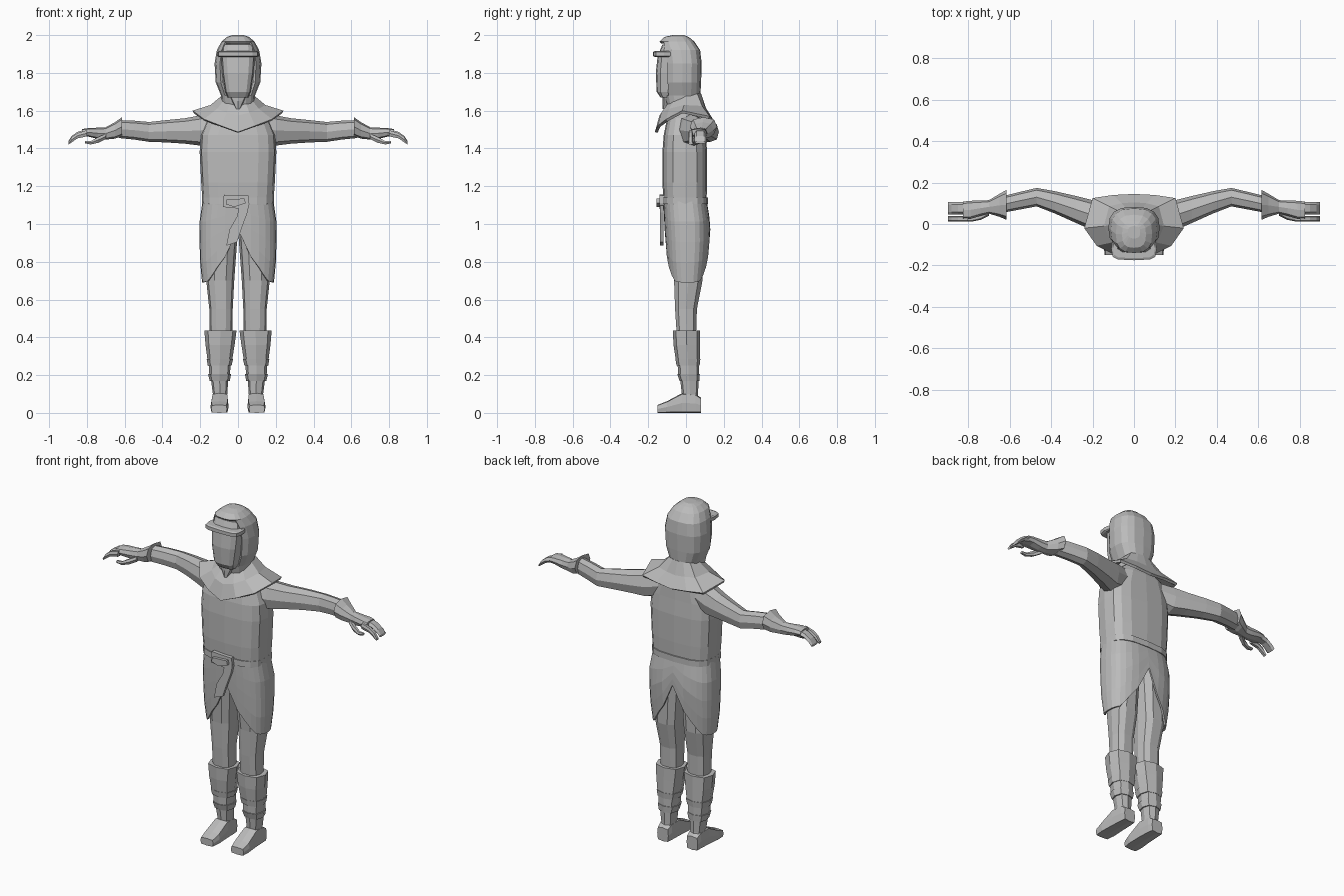
import bpy, bmesh, math

grey = bpy.data.materials.new("cloth_grey")
grey.diffuse_color = (0.5, 0.5, 0.5, 1)


def ring(axis, a, u0, u1, v0, v1, n=8, e=0.7):
    """Rounded-box cross-section at position a on an axis, spanning u0..u1 and v0..v1."""
    pts = []
    for i in range(n):
        t = 2 * math.pi * i / n
        c, s = math.cos(t), math.sin(t)
        c = 0 if abs(c) < 1e-6 else math.copysign(abs(c) ** e, c)
        s = 0 if abs(s) < 1e-6 else math.copysign(abs(s) ** e, s)
        u, v = (u0 + u1) / 2 + c * (u1 - u0) / 2, (v0 + v1) / 2 + s * (v1 - v0) / 2
        pts.append({'z': (u, v, a), 'x': (a, u, v), 'y': (u, a, v)}[axis])
    return pts


def loft(name, rings, caps=True, mirror=False, thick=0, cut=None):
    """Skin a list of equal-length rings; optionally cut faces away, thicken and mirror."""
    bm = bmesh.new()
    rows = [[bm.verts.new(p) for p in r] for r in rings]
    n = len(rows[0])
    for a, b in zip(rows, rows[1:]):
        for i in range(n):
            bm.faces.new((a[i], a[(i + 1) % n], b[(i + 1) % n], b[i]))
    if caps:
        bm.faces.new(rows[0])
        bm.faces.new(rows[-1])
    bmesh.ops.recalc_face_normals(bm, faces=bm.faces)
    if cut:
        gone = [f for f in bm.faces if cut(f.calc_center_median())]
        bmesh.ops.delete(bm, geom=gone, context='FACES')
    me = bpy.data.meshes.new(name)
    bm.to_mesh(me)
    bm.free()
    me.materials.append(grey)
    ob = bpy.data.objects.new(name, me)
    bpy.context.collection.objects.link(ob)
    if thick:
        m = ob.modifiers.new("thickness", 'SOLIDIFY')
        m.thickness, m.offset = thick, -1
    if mirror:
        m = ob.modifiers.new("mirror", 'MIRROR')
        m.use_mirror_merge = False
    return ob


def lerp_table(t, table):
    """Piecewise-linear lookup; table is sorted by its first column."""
    if t <= table[0][0]:
        return table[0][1:]
    for p, q in zip(table, table[1:]):
        if t <= q[0]:
            k = (t - p[0]) / (q[0] - p[0])
            return [a + (b - a) * k for a, b in zip(p[1:], q[1:])]
    return table[-1][1:]


def plate(name, outline, y0, y1):
    """Flat x-z outline given depth along y."""
    loft(name, [[(x, y, z) for x, z in outline] for y in (y0, y1)])


def sym(half):
    """Close a half outline running from front centre to back centre."""
    return half + [(-x, y, z) for x, y, z in half[-2:0:-1]]


# Upper tunic: z, half width, front, back
body = [(1.10, .187, -.118, .108), (1.22, .195, -.125, .112), (1.38, .203, -.125, .112),
        (1.47, .198, -.118, .105), (1.56, .16, -.10, .10), (1.62, .09, -.09, .08)]
loft("tunic_top", [ring('z', z, -w, w, f, b, 16, .65) for z, w, f, b in body])

# Belt
loft("belt", [ring('z', z, -.19, .19, -.126, .117, 16, .65) for z in (1.105, 1.14)])

# Skirt with a split rising to a point at front and back
hem = [(0, .97), (.04, .87), (.085, .80), (.125, .755), (.16, .70), (.2, .69)]
shape = [(.69, .190, -.085, .10), (.78, .20, -.10, .115), (.95, .205, -.112, .13),
         (1.03, .203, -.116, .125), (1.12, .188, -.12, .11)]
rows = []
for k in (0, .25, .5, .75, 1):
    row = []
    for i in range(28):
        x = ring('z', 0, -.2, .2, -1, 1, 28, .72)[i][0]
        z = 1.12 + (lerp_table(abs(x), hem)[0] - 1.12) * k
        w, f, b = lerp_table(z, shape)
        row.append(ring('z', z, -w, w, f, b, 28, .72)[i])
    rows.append(row)
loft("skirt", rows, caps=False, thick=.01)

# Legs: z, inner x, outer x, front, back
leg = [(1.02, .0, .17, -.085, .09), (.92, .004, .172, -.085, .095), (.7, .02, .168, -.066, .09),
       (.55, .028, .152, -.06, .06), (.40, .03, .15, -.05, .055)]
loft("leg", [ring('z', *r, 10, .75) for r in leg], mirror=True)

# Wrapped boots in stepped tiers
boot = [(.435, .008, .178, -.07, .074), (.36, .018, .172, -.066, .074), (.285, .03, .162, -.055, .074),
        (.285, .026, .166, -.056, .076), (.25, .034, .16, -.05, .072), (.25, .04, .155, -.044, .07),
        (.205, .042, .152, -.042, .07), (.205, .036, .158, -.046, .073), (.168, .044, .15, -.034, .07),
        (.168, .052, .142, -.03, .066), (.10, .057, .133, -.022, .064), (.03, .057, .133, -.022, .068)]
loft("boot", [ring('z', *r, 8, .75) for r in boot], mirror=True)

# Feet: y, inner x, outer x, bottom, top
foot = [(-.15, .058, .142, 0, .042), (-.10, .05, .146, 0, .062), (-.02, .052, .14, 0, .105),
        (.05, .055, .136, 0, .10), (.08, .06, .133, 0, .08)]
loft("foot", [ring('y', *r, 8, .35) for r in foot], mirror=True)

# Sleeves: x, front, back, bottom, top
sleeve = [(.12, -.05, .09, 1.44, 1.58), (.20, -.03, .115, 1.415, 1.575), (.28, .005, .135, 1.425, 1.56),
          (.38, .05, .158, 1.432, 1.55), (.47, .085, .174, 1.435, 1.54), (.55, .07, .155, 1.447, 1.547),
          (.63, .055, .135, 1.455, 1.55)]
loft("sleeve", [ring('x', *r, 8, .8) for r in sleeve], mirror=True)

# Glove: flared cuff, wrist and palm
glove = [(.615, .02, .165, 1.465, 1.565), (.65, .035, .145, 1.452, 1.54), (.70, .05, .115, 1.447, 1.512),
         (.74, .04, .113, 1.45, 1.51), (.79, .024, .112, 1.462, 1.508), (.825, .024, .108, 1.465, 1.503)]
loft("glove", [ring('x', *r, 8, .75) for r in glove], mirror=True)

# Curled fingers, separate index finger, thumb
for name, y0, y1, drop in (("fingers", .045, .106, 0), ("index_finger", .012, .038, -.006)):
    path = [(.80, 1.468, 1.504), (.85, 1.458, 1.489), (.88, 1.437, 1.468), (.898, 1.425, 1.44)]
    loft(name, [ring('x', x, y0, y1, a + drop, b + drop, 6, .7) for x, a, b in path], mirror=True)
thumb = [(.70, .04, .08, 1.447, 1.48), (.74, .02, .05, 1.428, 1.462), (.78, .012, .036, 1.42, 1.44),
         (.81, .012, .032, 1.426, 1.44)]
loft("thumb", [ring('x', *r, 6, .8) for r in thumb], mirror=True)

# Shoulder mantle
outer = [(0, -.165, 1.487), (.09, -.15, 1.52), (.18, -.105, 1.555), (.24, -.02, 1.60),
         (.20, .125, 1.57), (.1, .14, 1.56), (0, .145, 1.55)]
middle = [(0, -.14, 1.575), (.06, -.13, 1.59), (.11, -.09, 1.61), (.145, -.01, 1.63),
          (.12, .085, 1.625), (.06, .10, 1.62), (0, .105, 1.615)]
inner = [(0, -.10, 1.63), (.04, -.092, 1.645), (.07, -.06, 1.66), (.085, 0, 1.68),
         (.07, .06, 1.69), (.035, .075, 1.69), (0, .08, 1.69)]
loft("mantle", [sym(outer), sym(middle), sym(inner)], caps=False, thick=.015)

# Hood with an open face: z, half width, front, back
hood = [(1.62, .085, -.10, .08), (1.68, .09, -.115, .076), (1.75, .118, -.12, .08), (1.85, .124, -.12, .083),
        (1.92, .112, -.13, .075), (1.965, .088, -.14, .045), (1.99, .058, -.115, .015), (2.0, .03, -.07, -.01)]
loft("hood", [ring('z', z, -w, w, f, b, 16, .75) for z, w, f, b in hood], thick=.014,
     cut=lambda c: c.y < -.08 and abs(c.x) < .085 and 1.66 < c.z < 1.95)

# Face mask and tucked chin cloth
mask = [(1.67, .055, -.135, -.06), (1.70, .068, -.155, -.04), (1.80, .084, -.16, -.02),
        (1.89, .09, -.15, -.02), (1.95, .08, -.125, -.02)]
loft("mask", [ring('z', z, -w, w, f, b, 12, .6) for z, w, f, b in mask])
chin = [(1.61, .012, -.125, -.07), (1.65, .035, -.125, -.06), (1.69, .058, -.125, -.05)]
loft("chin_cloth", [ring('z', z, -w, w, f, b, 8, .8) for z, w, f, b in chin])

# Raised brow band
brow = [(1.885, .102, -.165, -.06), (1.89, .11, -.175, -.06), (1.91, .11, -.175, -.06), (1.915, .102, -.165, -.06)]
loft("brow_band", [ring('z', z, -w, w, f, b, 12, .5) for z, w, f, b in brow])

# Sash knot and hanging tail
plate("sash_knot", [(-.08, 1.09), (.02, 1.08), (.06, 1.10), (.055, 1.15), (-.075, 1.155)], -.14, -.115)
plate("sash_loop", [(-.065, 1.105), (-.02, 1.09), (.04, 1.11), (.035, 1.135), (-.06, 1.13)], -.157, -.13)
plate("sash_tail", [(.01, 1.11), (.06, 1.11), (.05, 1.06), (.02, .98), (-.005, .905),
                    (-.062, .885), (-.045, .97), (-.005, 1.04)], -.137, -.12)
